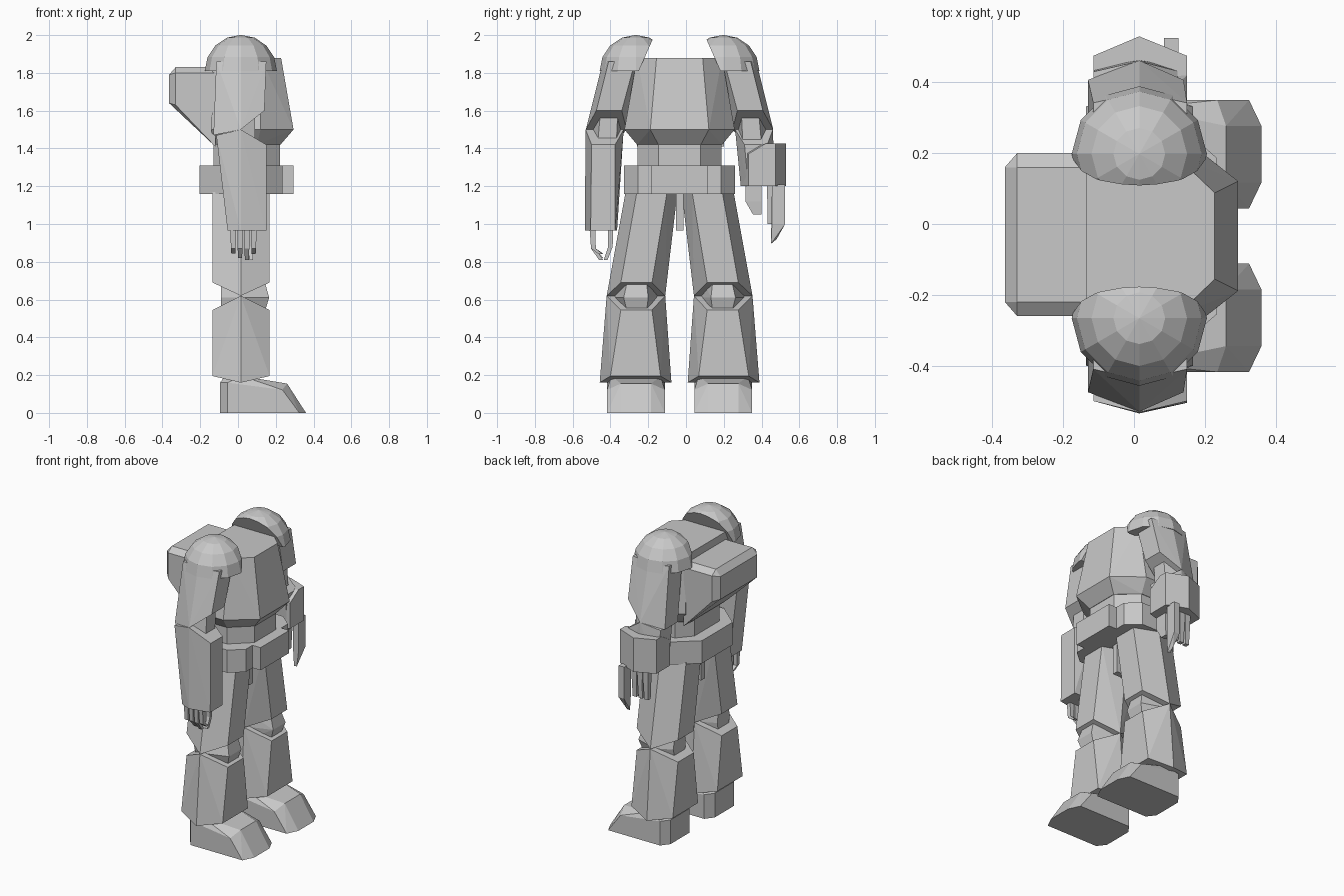
import bpy, bmesh
from mathutils import Vector

CY = -0.034  # symmetry plane of the body

grey = bpy.data.materials.new("light_grey")
grey.diffuse_color = (0.58, 0.58, 0.58, 1)


def finish(name, bm):
    bmesh.ops.recalc_face_normals(bm, faces=bm.faces)
    me = bpy.data.meshes.new(name)
    bm.to_mesh(me)
    bm.free()
    me.materials.append(grey)
    ob = bpy.data.objects.new(name, me)
    bpy.context.collection.objects.link(ob)
    return ob


def hull(name, pts):
    """Convex solid around the points."""
    bm = bmesh.new()
    vs = [bm.verts.new(p) for p in pts]
    res = bmesh.ops.convex_hull(bm, input=vs)
    loose = {v for v in res["geom_interior"] + res["geom_unused"]
             if isinstance(v, bmesh.types.BMVert)}
    bmesh.ops.delete(bm, geom=list(loose), context='VERTS')
    bmesh.ops.dissolve_limit(bm, angle_limit=0.02, verts=bm.verts, edges=bm.edges)
    return finish(name, bm)


def flip(pts):
    return [(x, 2 * CY - y, z) for x, y, z in pts]


def pair(name, pts):
    hull("right_" + name, pts)
    hull("left_" + name, flip(pts))


def box(x0, x1, y0, y1, z0, z1):
    return [(x, y, z) for x in (x0, x1) for y in (y0, y1) for z in (z0, z1)]


def hexring(xb, xf, outer, f0, f1, inner, zf, zs, zb=None, xm=0.015):
    """Six-sided limb section: flat front and back, pointed sides."""
    zb = zf if zb is None else zb
    return [(xf, f0, zf), (xf, f1, zf), (xb, f0, zb), (xb, f1, zb),
            (xm, outer, zs), (xm, inner, zs)]


def bodyring(z, xf, hf, xc, ho, xb, hb):
    """Body section with chamfered corners."""
    return [(x, CY + s * h, z) for s in (-1, 1)
            for x, h in ((xf, hf), (xc, ho), (-0.05, ho), (xb, hb))]


# torso, waist, belt and buckle
mid = bodyring(1.5, 0.294, 0.155, 0.12, 0.292, -0.14, 0.24)
hull("chest", bodyring(1.88, 0.228, 0.122, 0.12, 0.225, -0.135, 0.215) + mid
     + bodyring(1.42, 0.225, 0.112, 0.1, 0.225, -0.135, 0.18))
hull("waist", bodyring(1.44, 0.222, 0.112, 0.1, 0.222, -0.13, 0.13)
     + bodyring(1.28, 0.222, 0.112, 0.1, 0.222, -0.13, 0.13))
hull("belt", bodyring(1.31, 0.235, 0.22, 0.15, 0.293, -0.205, 0.16)
     + bodyring(1.16, 0.235, 0.22, 0.15, 0.293, -0.205, 0.16))
hull("buckle", box(0.2, 0.294, CY - 0.15, CY + 0.15, 1.16, 1.31))
hull("crotch", box(-0.1, 0.12, CY - 0.02, CY + 0.02, 0.965, 1.17))

# backpack with bevelled rear and sloping underside
hull("backpack", box(-0.365, -0.34, -0.22, 0.16, 1.64, 1.79)
     + box(-0.33, -0.12, -0.22, 0.16, 1.64, 1.83)
     + box(-0.33, -0.12, -0.26, 0.2, 1.63, 1.8)
     + [(-0.12, -0.26, 1.41), (-0.12, 0.2, 1.41)])

# legs
pair("thigh", hexring(-0.135, 0.167, -0.32, -0.26, -0.10, -0.045, 1.17, 1.17)
     + hexring(-0.135, 0.167, -0.42, -0.345, -0.18, -0.11, 0.69, 0.62))
pair("knee", hexring(-0.09, 0.14, -0.35, -0.31, -0.21, -0.16, 0.7, 0.7)
     + hexring(-0.09, 0.165, -0.38, -0.33, -0.20, -0.15, 0.61, 0.61)
     + hexring(-0.09, 0.14, -0.35, -0.31, -0.21, -0.16, 0.53, 0.53))
pair("shin", hexring(-0.135, 0.167, -0.42, -0.345, -0.18, -0.11, 0.545, 0.62)
     + hexring(-0.135, 0.167, -0.457, -0.40, -0.135, -0.077, 0.195, 0.16))
foot = []
for s in (-1, 1):
    c = -0.265
    foot += [(x, c + s * h, z) for x, h, z in (
        (0.36, 0.08, 0), (0.325, 0.153, 0), (-0.055, 0.153, 0), (-0.095, 0.10, 0),
        (0.26, 0.08, 0.155), (0.235, 0.153, 0.122), (-0.055, 0.153, 0.16),
        (-0.095, 0.10, 0.16), (0.02, 0.13, 0.195), (-0.07, 0.09, 0.195))]
pair("foot", foot)


# shoulder domes: spheres cut flat below and along a leaning inner plane
def dome(name, side):
    bm = bmesh.new()
    bmesh.ops.create_uvsphere(bm, u_segments=12, v_segments=8, radius=0.191)
    bmesh.ops.translate(bm, verts=bm.verts, vec=(0.015, -0.266, 1.81))
    for co, no in (((0, 0, 1.81), (0, 0, -1)), ((0, -0.25, 1.81), (0, 1, -0.44))):
        bmesh.ops.bisect_plane(bm, geom=bm.verts[:] + bm.edges[:] + bm.faces[:],
                               plane_co=co, plane_no=Vector(no).normalized(),
                               clear_outer=True, dist=1e-4)
        rim = [e for e in bm.edges if e.is_boundary]
        bmesh.ops.holes_fill(bm, edges=rim, sides=0)
    if side > 0:
        for v in bm.verts:
            v.co.y = 2 * CY - v.co.y
    finish(name, bm)


dome("right_shoulder", -1)
dome("left_shoulder", 1)

# arms
pair("upper_arm", hexring(-0.115, 0.15, -0.44, -0.41, -0.27, -0.24, 1.86, 1.86)
     + hexring(-0.13, 0.14, -0.53, -0.475, -0.34, -0.315, 1.6, 1.5, 1.47))
pair("elbow", hexring(-0.08, 0.09, -0.48, -0.45, -0.36, -0.34, 1.62, 1.62)
     + hexring(-0.08, 0.09, -0.50, -0.47, -0.37, -0.35, 1.4, 1.4))
hull("right_forearm", hexring(-0.115, 0.15, -0.532, -0.50, -0.375, -0.33, 1.42, 1.5, 1.47)
     + hexring(-0.055, 0.15, -0.535, -0.505, -0.375, -0.365, 0.965, 0.965))
hull("left_forearm", hexring(-0.115, 0.13, 0.46, 0.43, 0.31, 0.26, 1.42, 1.5, 1.47)
     + hexring(-0.105, 0.13, 0.47, 0.45, 0.33, 0.29, 1.2, 1.2))
hull("left_cuff", hexring(-0.115, 0.15, 0.53, 0.475, 0.33, 0.29, 1.2, 1.2)
     + hexring(-0.115, 0.15, 0.53, 0.475, 0.42, 0.41, 1.425, 1.425)
     + hexring(-0.115, 0.15, 0.50, 0.46, 0.33, 0.30, 1.37, 1.4))


# hands: each finger is a chain of tapering boxes through (y, z) points
def finger(name, x, path, w=0.014):
    for i, (a, b) in enumerate(zip(path, path[1:])):
        wa, wb = w * (1 - 0.15 * i), w * (0.85 - 0.15 * i)
        pts = [(x + sx * r, y + sy * r, z) for (y, z), r in ((a, wa), (b, wb))
               for sx in (-1, 1) for sy in (-1, 1)]
        hull(f"{name}_{i + 1}", pts)


for i, low in enumerate((0.845, 0.82, 0.81, 0.84)):
    finger(f"right_finger_{i + 1}", -0.025 + 0.036 * i,
           [(-0.495, 0.97), (-0.49, 0.87), (-0.45, low)], 0.015)
finger("right_thumb", 0.07, [(-0.4, 0.97), (-0.4, 0.88), (-0.425, 0.81)])
for i in range(3):
    finger(f"left_finger_{i + 1}", -0.03 + 0.042 * i,
           [(0.448, 1.21), (0.448, 1.1), (0.446, 1.0)], 0.02)
hull("left_index_finger", box(0.085, 0.125, 0.455, 0.525, 1.0, 1.21)
     + [(0.095, 0.45, 0.895), (0.115, 0.45, 0.895), (0.1, 0.48, 0.92)])
hull("left_thumb", box(0.05, 0.09, 0.315, 0.40, 1.12, 1.21)
     + box(0.055, 0.085, 0.355, 0.40, 1.05, 1.07))
